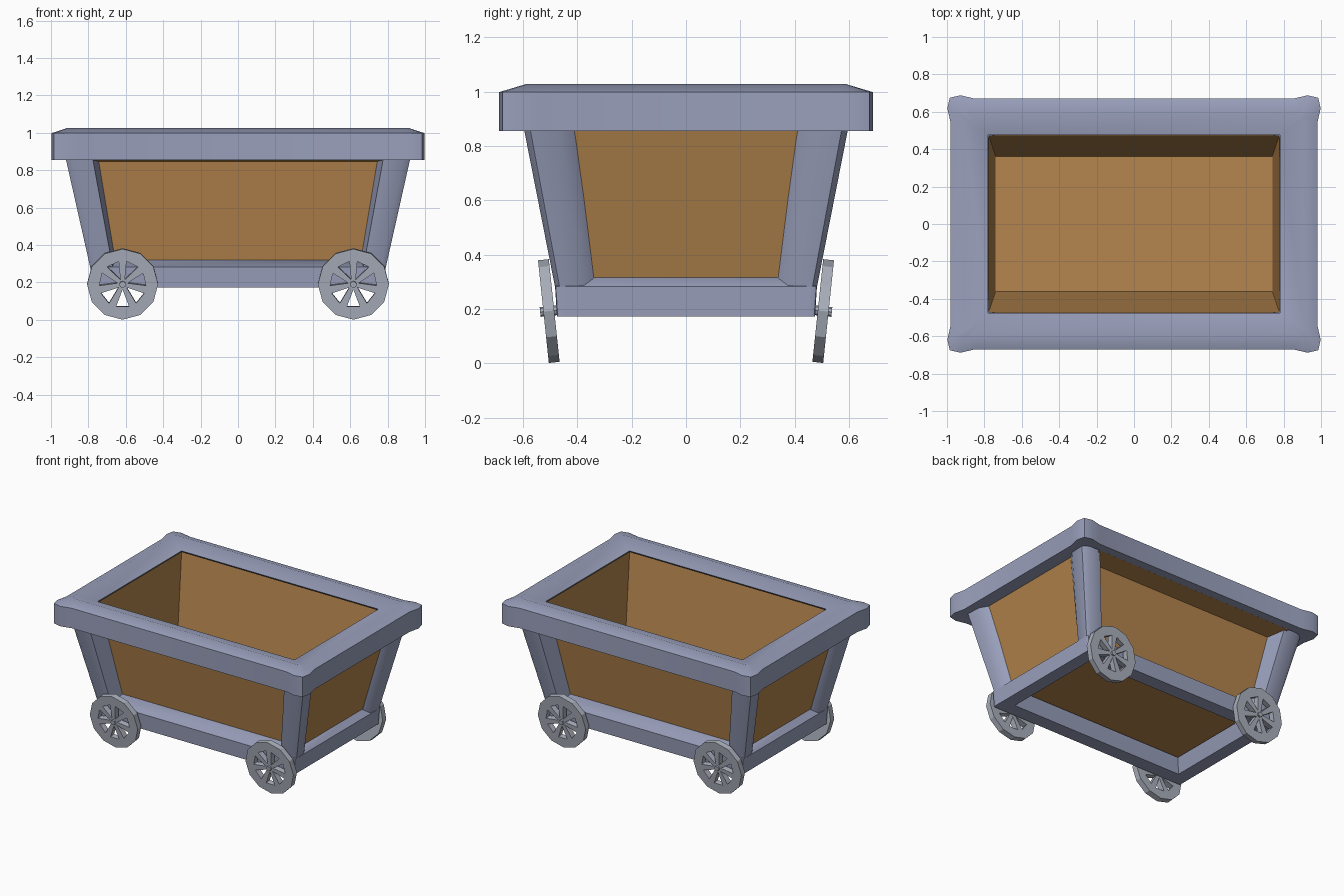
import bpy, bmesh
from math import sin, cos, pi, radians
from mathutils import Matrix

if "Cube" in bpy.data.objects:
    bpy.data.objects.remove(bpy.data.objects["Cube"])


def material(name, rgb):
    m = bpy.data.materials.new(name)
    m.diffuse_color = (*rgb, 1)
    m.use_nodes = True
    m.node_tree.nodes["Principled BSDF"].inputs["Base Color"].default_value = m.diffuse_color
    return m


wood = material("wood", (0.46, 0.235, 0.075))
metal = material("blue_grey_metal", (0.32, 0.35, 0.5))
steel = material("wheel_steel", (0.4, 0.43, 0.5))


def finish(bm, name, mat, smooth=False):
    bmesh.ops.remove_doubles(bm, verts=bm.verts, dist=0.0005)
    bmesh.ops.recalc_face_normals(bm, faces=bm.faces)
    for f in bm.faces:
        f.smooth = False
    mesh = bpy.data.meshes.new(name)
    bm.to_mesh(mesh)
    bm.free()
    ob = bpy.data.objects.new(name, mesh)
    bpy.context.collection.objects.link(ob)
    mesh.materials.clear()
    mesh.materials.append(mat)
    if smooth:
        bpy.ops.object.select_all(action='DESELECT')
        ob.select_set(True)
        bpy.context.view_layer.objects.active = ob
        bpy.ops.object.shade_smooth_by_angle(angle=radians(40))
    return ob


def bridge(bm, a, b):
    n = len(a)
    for i in range(n):
        j = (i + 1) % n
        bm.faces.new((a[i], a[j], b[j], b[i]))


def corner_loop(bm, hx, hy, z, c=0.0, b=0.0):
    """Rectangle with chamfer c and outward bulge b at its corners."""
    q = [(hx, hy - c), (hx + b, hy - c * 0.4), (hx - 0.1 * c + b, hy - 0.1 * c + b),
         (hx - c * 0.4, hy + b), (hx - c, hy)]
    pts = []
    for sx, sy in ((1, 1), (-1, 1), (-1, -1), (1, -1)):
        part = [(sx * x, sy * y) for x, y in q]
        pts += part if sx * sy > 0 else part[::-1]
    return [bm.verts.new((x, y, z)) for x, y in pts]


def frame(name, profile):
    """Closed rectangular ring swept through (hx, hy, z, c, b) loops."""
    bm = bmesh.new()
    loops = [corner_loop(bm, *p) for p in profile]
    for i in range(len(loops)):
        bridge(bm, loops[i - 1], loops[i])
    return finish(bm, name, metal, smooth=True)


# Top rim and bottom frame
frame("top_rim", [(0.98, 0.67, 0.855, 0.13, 0.018), (0.98, 0.67, 0.998, 0.13, 0.018),
                  (0.908, 0.59, 1.027, 0.04, 0), (0.78, 0.475, 0.99, 0, 0),
                  (0.875, 0.6, 0.86, 0, 0)])
frame("bottom_frame", [(0.785, 0.475, 0.172, 0.03, 0), (0.79, 0.482, 0.283, 0.03, 0),
                       (0.742, 0.369, 0.32, 0, 0), (0.741, 0.363, 0.277, 0, 0),
                       (0.66, 0.345, 0.273, 0, 0), (0.69, 0.375, 0.172, 0, 0)])

# Open wooden tub: four sloping panels and a floor
bm = bmesh.new()
low = corner_loop(bm, 0.74, 0.362, 0.28)[::5]
high = corner_loop(bm, 0.778, 0.473, 0.985)[::5]
bridge(bm, low, high)
bm.faces.new(low)
finish(bm, "wooden_tub", wood)

# Outer end boards (parallel to the posts) and wooden ledges under the long rims
for s in (-1, 1):
    bm = bmesh.new()
    bm.faces.new([bm.verts.new((s * x, y, z)) for x, y, z in
                  ((0.743, -0.345, 0.3), (0.743, 0.345, 0.3),
                   (0.879, 0.43, 0.86), (0.879, -0.43, 0.86))])
    finish(bm, "end_board", wood)
    bm = bmesh.new()
    bm.faces.new([bm.verts.new((x, s * y, z)) for x, y, z in
                  ((-0.8, 0.605, 0.856), (0.8, 0.605, 0.856),
                   (0.77, 0.455, 0.847), (-0.77, 0.455, 0.847))])
    finish(bm, "rim_ledge", wood)

# Corner posts wrapping the tub corners, lofted between a lower and an upper section
lower = [(0.65, 0.364), (0.67, 0.475), (0.765, 0.482), (0.79, 0.465),
         (0.785, 0.375), (0.743, 0.335), (0.742, 0.364)]
upper = [(0.75, 0.459), (0.78, 0.588), (0.89, 0.6), (0.925, 0.577),
         (0.92, 0.47), (0.88, 0.41), (0.83, 0.459)]
for sx in (-1, 1):
    for sy in (-1, 1):
        bm = bmesh.new()
        a = [bm.verts.new((sx * x, sy * y, 0.28)) for x, y in lower]
        b = [bm.verts.new((sx * x, sy * y, 0.88)) for x, y in upper]
        bridge(bm, a, b)
        bm.faces.new(a)
        bm.faces.new(b)
        finish(bm, "corner_post", metal, smooth=True)


# Wheel disc with seven wedge-shaped openings, extruded from a filled outline
def polar(r, t):
    return (r * cos(t), r * sin(t))


outlines = [[polar(0.19, pi / 2 + i * 2 * pi / 12) for i in range(12)]]
for i in range(7):
    t = -pi / 2 + i * 2 * pi / 7
    outlines.append([polar(0.028, t), polar(0.125, t - 0.28), polar(0.125, t + 0.28)])
curve = bpy.data.curves.new("wheel_outline", 'CURVE')
curve.dimensions = '2D'
curve.fill_mode = 'BOTH'
curve.extrude = 0.02
for pts in outlines:
    s = curve.splines.new('POLY')
    s.points.add(len(pts) - 1)
    for p, (x, y) in zip(s.points, pts):
        p.co = (x, y, 0, 1)
    s.use_cyclic_u = True
temp = bpy.data.objects.new("wheel_outline", curve)
bpy.context.collection.objects.link(temp)
dg = bpy.context.evaluated_depsgraph_get()
wheel_mesh = bpy.data.meshes.new_from_object(temp.evaluated_get(dg))
bpy.data.objects.remove(temp)

# Four cambered wheels with small hubs
for sx in (-1, 1):
    for sy in (-1, 1):
        place = (Matrix.Translation((sx * 0.617, sy * 0.505, 0.192))
                 @ Matrix.Rotation(radians(90 - sy * 6), 4, 'X'))
        bm = bmesh.new()
        bm.from_mesh(wheel_mesh)
        bmesh.ops.create_cone(bm, cap_ends=True, segments=8, radius1=0.018,
                              radius2=0.018, depth=0.064)
        bmesh.ops.transform(bm, matrix=place, verts=bm.verts)
        finish(bm, "wheel", steel)
